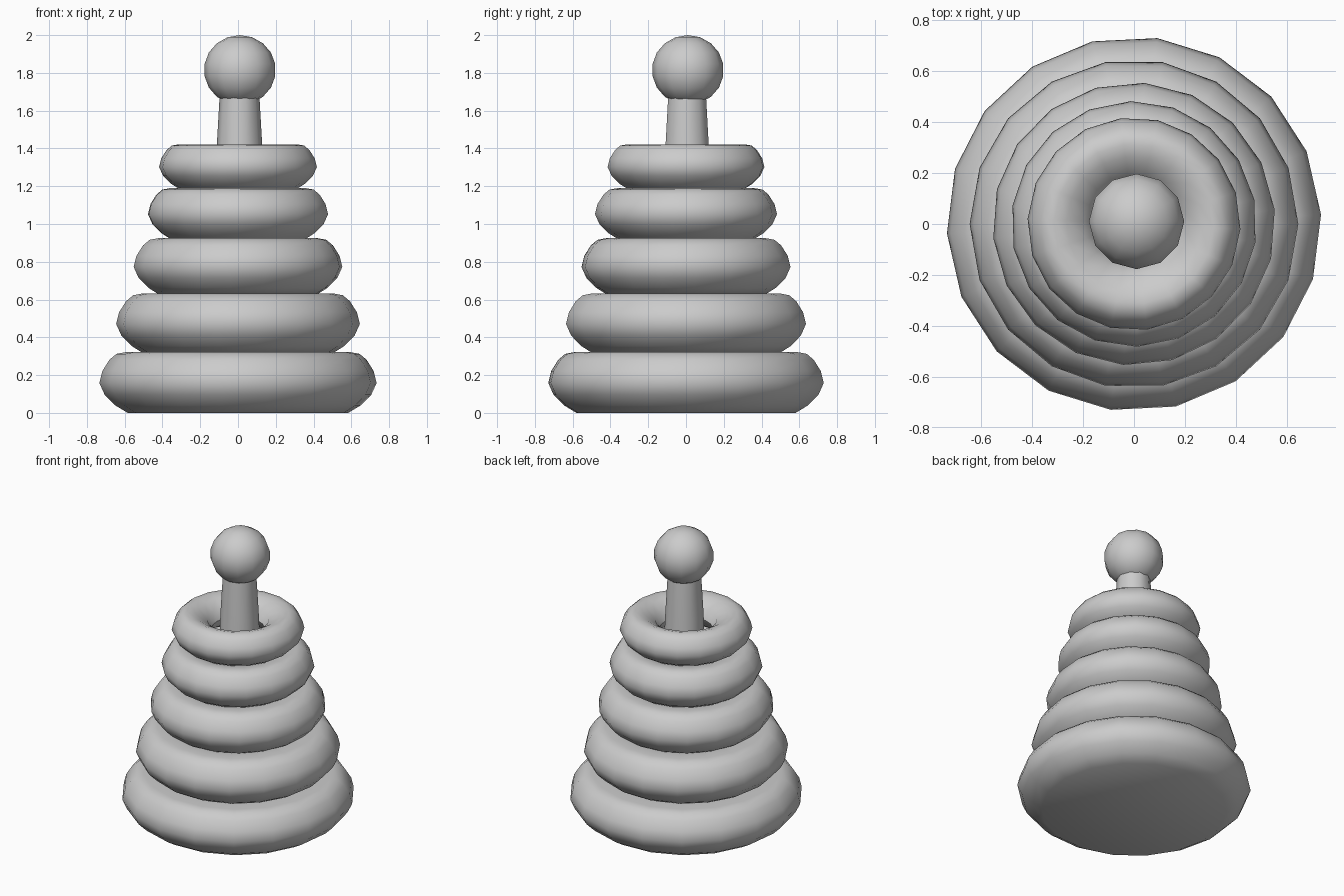
import bpy, bmesh, math

if "Cube" in bpy.data.objects:
    bpy.data.objects.remove(bpy.data.objects["Cube"])

grey = bpy.data.materials.new("plain_grey")
grey.diffuse_color = (0.6, 0.6, 0.6, 1)
grey.use_nodes = True
grey.node_tree.nodes["Principled BSDF"].inputs["Base Color"].default_value = grey.diffuse_color


def lathe(name, profile, sides, closed=False, cx=0.0, cy=0.0, turn=0.0, sharp=40):
    """Spin (radius, z) points about a vertical axis; radius 0 makes a pole."""
    bm = bmesh.new()
    rows = []
    for r, z in profile:
        if r == 0:
            rows.append([bm.verts.new((cx, cy, z))] * sides)
            continue
        angles = [turn + 2 * math.pi * i / sides for i in range(sides)]
        rows.append([bm.verts.new((cx + r * math.cos(a), cy + r * math.sin(a), z)) for a in angles])
    pairs = list(zip(rows, rows[1:]))
    if closed:
        pairs.append((rows[-1], rows[0]))
    for low, high in pairs:
        for i in range(sides):
            j = (i + 1) % sides
            corners = list(dict.fromkeys((low[i], low[j], high[j], high[i])))
            if len(corners) > 2:
                bm.faces.new(corners)
    bmesh.ops.recalc_face_normals(bm, faces=bm.faces)
    mesh = bpy.data.meshes.new(name)
    bm.to_mesh(mesh)
    bm.free()
    mesh.materials.append(grey)
    obj = bpy.data.objects.new(name, mesh)
    bpy.context.collection.objects.link(obj)
    bpy.ops.object.select_all(action='DESELECT')
    obj.select_set(True)
    bpy.context.view_layer.objects.active = obj
    bpy.ops.object.shade_smooth_by_angle(angle=math.radians(sharp))
    return obj


def outer_curve(radius, z0, z1):
    """Bulging outside of a ring, from its bottom edge to its top edge."""
    h = z1 - z0
    shape = [(0.43, 0.0), (0.27, 0.10), (0.09, 0.28), (0.0, 0.48),
             (0.05, 0.68), (0.17, 0.87), (0.29, 0.97), (0.45, 1.0)]
    return [(radius - inset * h, z0 + up * h) for inset, up in shape]


# Base ring, closed underneath
lathe("base_ring", [(0, 0.0), (0.585, 0.0)] + outer_curve(0.735, 0.008, 0.322)[1:]
      + [(0.40, 0.30), (0, 0.30)], 18, turn=0.05)

# Stacked rings with a rounded central hole
rings = [(0.645, 0.322, 0.632), (0.555, 0.632, 0.925),
         (0.482, 0.925, 1.190), (0.418, 1.190, 1.422)]
for n, (radius, z0, z1) in enumerate(rings):
    h = z1 - z0
    hole = 0.165
    inner = [(hole + 0.10, z1 - 0.06 * h), (hole + 0.03, z1 - 0.25 * h), (hole, z0 + 0.5 * h),
             (hole + 0.03, z0 + 0.25 * h), (hole + 0.10, z0 + 0.06 * h)]
    lathe("stack_ring_%d" % (n + 1), outer_curve(radius, z0, z1) + inner,
          18, closed=True, turn=0.1 * n)

# Tapered post
lathe("post", [(0.165, 0.30), (0.120, 1.42), (0.104, 1.70)], 10, cx=0.008, cy=0.006)

# Ball knob
ball = [(0.19 * math.sin(math.pi * k / 9), 1.815 - 0.185 * math.cos(math.pi * k / 9)) for k in range(10)]
ball[0], ball[-1] = (0, ball[0][1]), (0, 2.0)
lathe("ball_knob", ball, 12, cx=0.010, cy=0.010, sharp=60)
